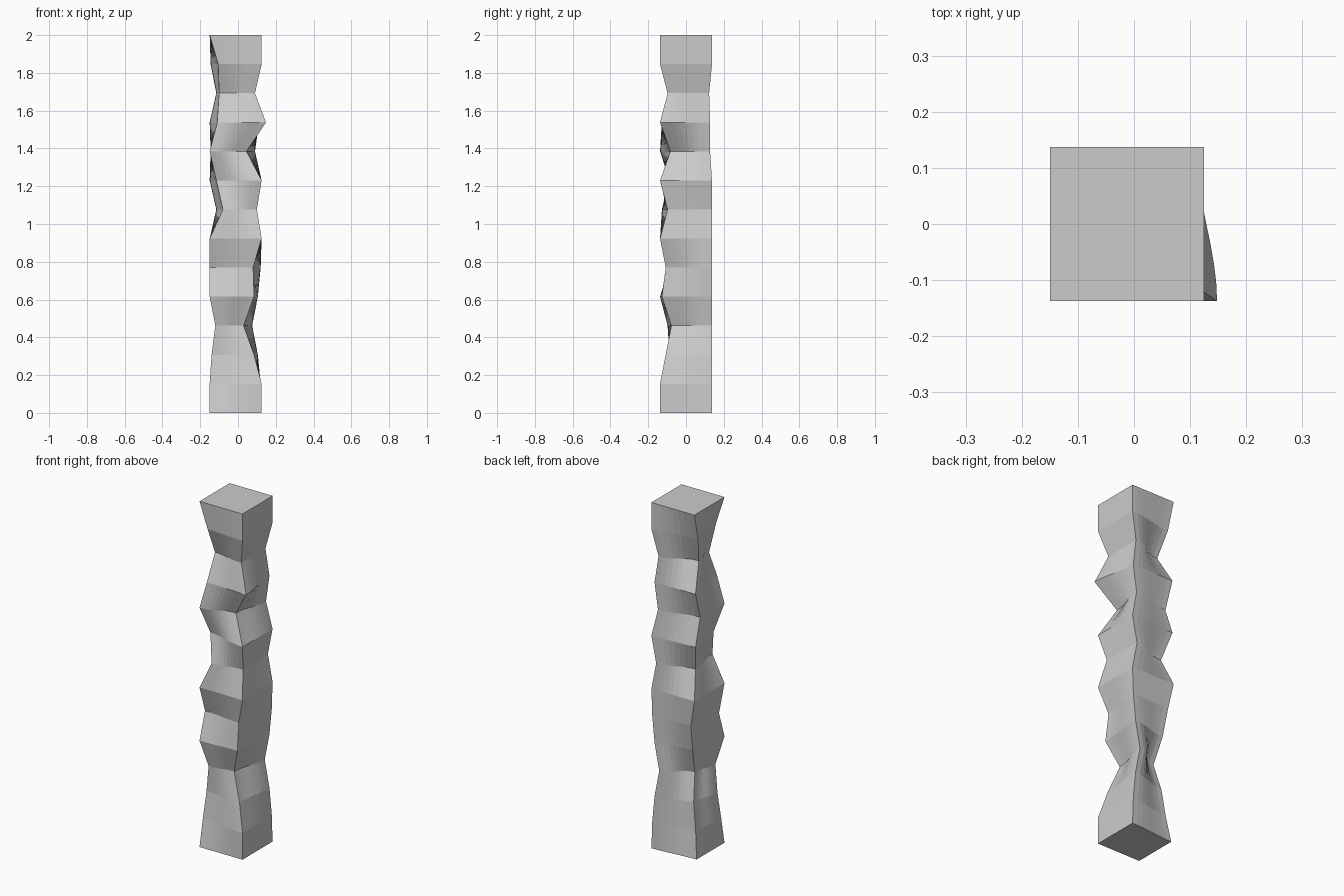
import bpy
import bmesh

# Remove the default object
default = bpy.data.objects.get("Cube")
if default:
    bpy.data.objects.remove(default, do_unlink=True)

HEIGHT = 2.0
STRIPS = 8  # facets across each side, per band

# Inward dents of each corner column in hundredths (x, y), from base to top
FRONT_RIGHT = [(0, 0), (0, 3), (1, 5), (3, 4), (0, 0), (0, 5), (0, 0),
               (7, 1), (3.5, 5), (0, 0), (4, 1), (5, 7), (4.5, 1), (0, 0)]
FRONT_LEFT = [(0, 0), (0, 0), (4, 3), (9.5, 6), (4, 1), (4.5, 3), (0, 0),
              (2.5, 4), (0, 0), (8, 5.5), (-2.3, 0), (3.5, 4), (0, 0), (0, 0)]
BACK_LEFT = [(0, 0), (.5, 0), (2, 0), (5, 0), (2, 0), (.5, 0), (0, 0),
             (3, 0), (0, 0), (3.5, 1), (1.3, 1), (3.5, 1.5), (0, 0), (0, 0)]
BACK_RIGHT = [(0, 2), (2, 4), (4, 5), (6, 9), (4, 4), (3, 1), (0, 0),
              (3.5, 6), (0, 1), (.5, 6), (0, 1), (3.5, 9), (.5, 4), (0, 0)]

X_MIN, X_MAX, Y_HALF = -0.15, 0.125, 0.1375
COLUMNS = [
    (X_MIN, -Y_HALF, FRONT_RIGHT),
    (X_MAX, -Y_HALF, FRONT_LEFT),
    (X_MAX, Y_HALF, BACK_LEFT),
    (X_MIN, Y_HALF, BACK_RIGHT),
]


def corner(column, level):
    """Position of one corner column at one level, dented toward the axis."""
    x, y, dents = column
    dx, dy = dents[level]
    sign_x = -1 if x > 0 else 1
    sign_y = -1 if y > 0 else 1
    return (x, y), (sign_x * dx / 100, sign_y * dy / 100)


def ring(level):
    """Closed outline of one level; dents blend smoothly between corners."""
    points = []
    for i, column in enumerate(COLUMNS):
        base_a, dent_a = corner(column, level)
        base_b, dent_b = corner(COLUMNS[(i + 1) % len(COLUMNS)], level)
        for step in range(STRIPS):
            t = step / STRIPS
            blend = t * t * (3 - 2 * t)
            points.append([
                base_a[k] + (base_b[k] - base_a[k]) * t
                + dent_a[k] + (dent_b[k] - dent_a[k]) * blend
                for k in range(2)
            ])
    return points


def stone_material():
    colour = (0.6, 0.6, 0.6, 1)
    material = bpy.data.materials.new("grey_stone")
    material.use_nodes = True
    material.diffuse_color = colour
    shader = next(n for n in material.node_tree.nodes if n.type == "BSDF_PRINCIPLED")
    shader.inputs["Base Color"].default_value = colour
    return material


# Rough hewn pillar: stacked rings bridged with flat faces
bm = bmesh.new()
levels = len(FRONT_RIGHT)
rings = []
for level in range(levels):
    z = HEIGHT * level / (levels - 1)
    rings.append([bm.verts.new((x, y, z)) for x, y in ring(level)])

for lower, upper in zip(rings, rings[1:]):
    count = len(lower)
    for i in range(count):
        j = (i + 1) % count
        bm.faces.new((lower[i], lower[j], upper[j], upper[i]))

# End caps
bm.faces.new(list(reversed(rings[0])))
bm.faces.new(rings[-1])
bmesh.ops.recalc_face_normals(bm, faces=bm.faces)

mesh = bpy.data.meshes.new("stone_pillar")
bm.to_mesh(mesh)
bm.free()
mesh.materials.append(stone_material())
pillar = bpy.data.objects.new("stone_pillar", mesh)
bpy.context.collection.objects.link(pillar)
